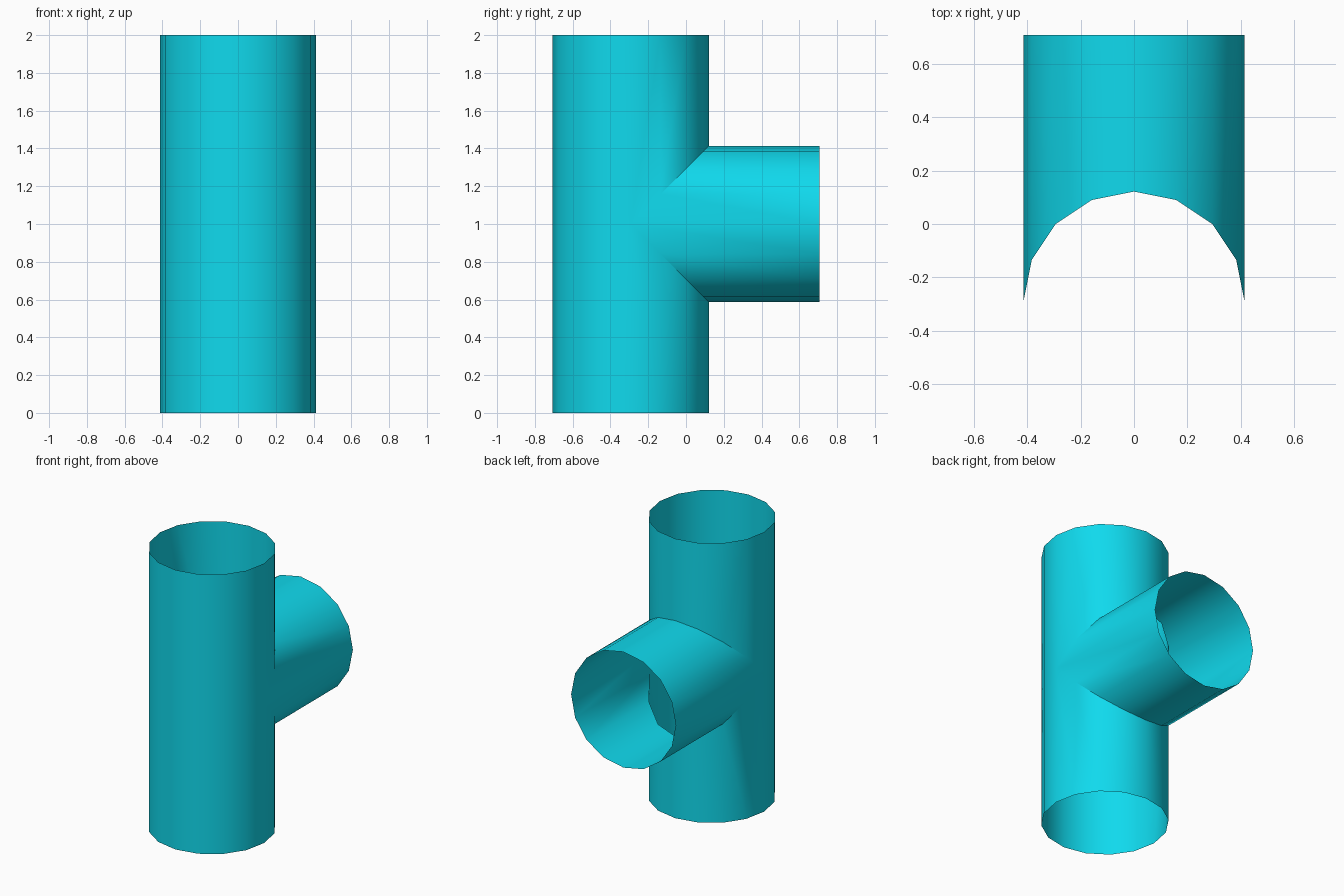
import bpy, bmesh, math

if "Cube" in bpy.data.objects:
    bpy.data.objects.remove(bpy.data.objects["Cube"])

N = 16                      # sides of both pipes
R = math.sqrt(2) - 1        # pipe radius
Y_AXIS = R - math.sqrt(0.5) # y of the vertical pipe's axis
Y_END = math.sqrt(0.5)      # open end of the branch
Z_MID, HEIGHT = 1.0, 2.0

bm = bmesh.new()


def skin(rows, closed=True):
    """Join rows of points (each running round the pipe) with quads."""
    rings = [[bm.verts.new(p) for p in row] for row in rows]
    for a, b in zip(rings, rings[1:]):
        for i in range(N):
            j = (i + 1) % N
            bm.faces.new((a[i], a[j], b[j], b[i]))


circle = [(R * math.sin(t), R * math.cos(t))
          for t in (math.tau * k / N for k in range(N))]

# vertical pipe: lower and upper halves, mitred round the branch opening
for side, end in ((-1, 0.0), (1, HEIGHT)):
    rim = [(x, Y_AXIS + c, end) for x, c in circle]
    joint = [(x, Y_AXIS + c, Z_MID + side * max(c, 0)) for x, c in circle]
    skin([rim, joint])

# horizontal branch pipe: mitred joint to open end
skin([[(x, Y_AXIS + abs(c), Z_MID + c) for x, c in circle],
      [(x, Y_END, Z_MID + c) for x, c in circle]])

# weld the joint and face everything outwards
bmesh.ops.remove_doubles(bm, verts=bm.verts, dist=1e-4)
bmesh.ops.recalc_face_normals(bm, faces=bm.faces)
front = min(bm.faces, key=lambda f: f.calc_center_median().y)
if front.normal.y > 0:
    bmesh.ops.reverse_faces(bm, faces=bm.faces)

mesh = bpy.data.meshes.new("tee_pipe")
bm.to_mesh(mesh)
bm.free()
pipe = bpy.data.objects.new("tee_pipe", mesh)
bpy.context.collection.objects.link(pipe)

# cyan finish
mat = bpy.data.materials.new("cyan")
mat.diffuse_color = (0.005, 0.7, 0.85, 1)
mat.use_nodes = True
mat.node_tree.nodes["Principled BSDF"].inputs["Base Color"].default_value = mat.diffuse_color
mesh.materials.append(mat)

bpy.context.view_layer.objects.active = pipe
pipe.select_set(True)
bpy.ops.object.shade_smooth_by_angle(angle=math.radians(35))
